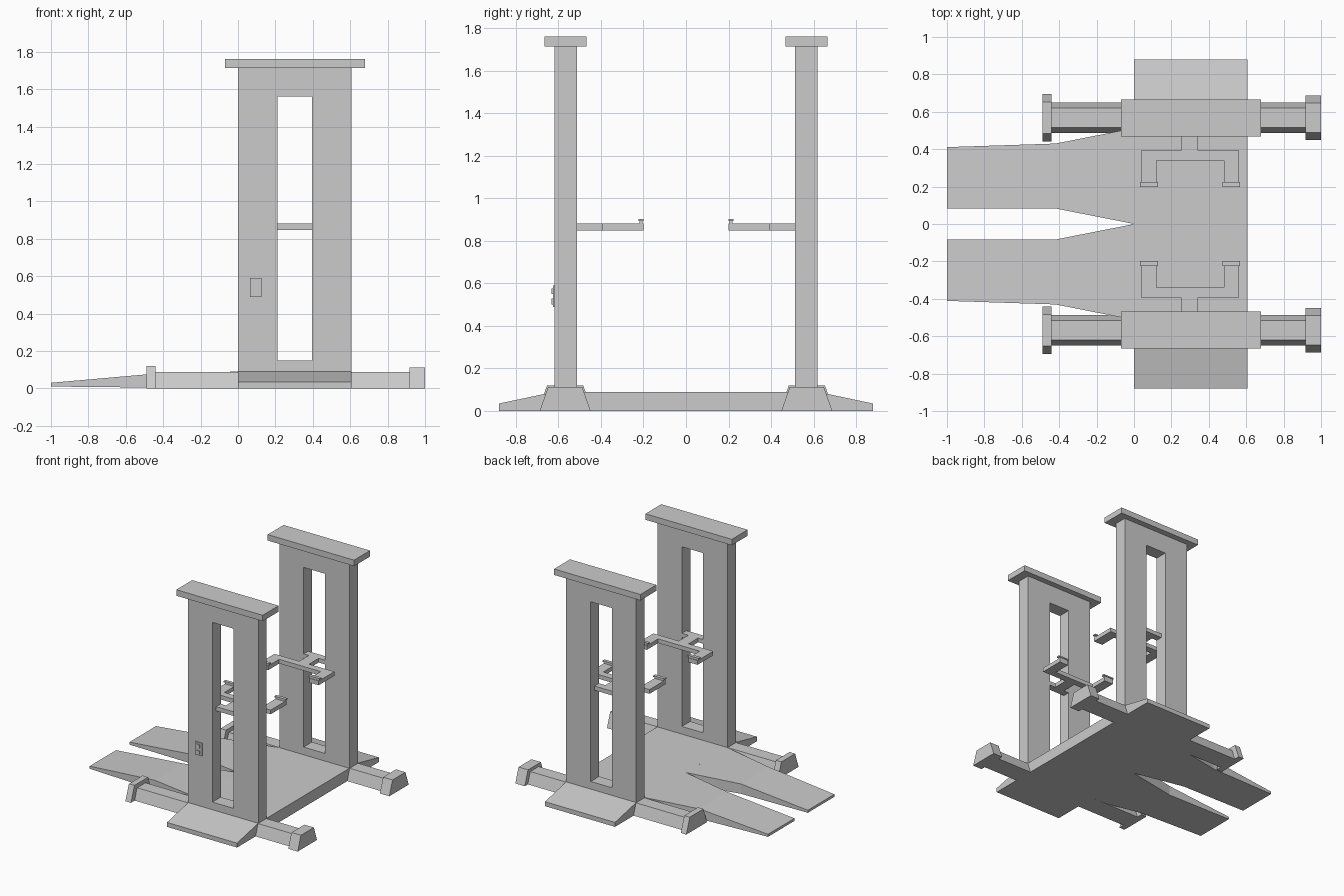
import bpy, bmesh
from mathutils import Vector

if "Cube" in bpy.data.objects:
    bpy.data.objects.remove(bpy.data.objects["Cube"])


def finish(name, bm):
    bmesh.ops.remove_doubles(bm, verts=bm.verts, dist=1e-5)
    bmesh.ops.recalc_face_normals(bm, faces=bm.faces)
    mesh = bpy.data.meshes.new(name)
    bm.to_mesh(mesh)
    bm.free()
    ob = bpy.data.objects.new(name, mesh)
    bpy.context.collection.objects.link(ob)
    return ob


def loft(name, sections):
    """Skin a list of matching closed outlines and cap both ends."""
    bm = bmesh.new()
    rings = [[bm.verts.new(p) for p in s] for s in sections]
    n = len(rings[0])
    for a, b in zip(rings, rings[1:]):
        for i in range(n):
            j = (i + 1) % n
            bm.faces.new((a[i], a[j], b[j], b[i]))
    bm.faces.new(rings[0])
    bm.faces.new(rings[-1])
    return finish(name, bm)


def prism_x(name, yz, x0, x1):
    return loft(name, [[(x, y, z) for y, z in yz] for x in (x0, x1)])


def prism_z(name, xy, z0, z1):
    return loft(name, [[(x, y, z) for x, y in xy] for z in (z0, z1)])


def box(name, x0, x1, y0, y1, z0, z1):
    return prism_z(name, [(x0, y0), (x1, y0), (x1, y1), (x0, y1)], z0, z1)


def frame(name, outer, inner, y0, y1):
    """Rectangular plate with a rectangular through slot."""
    bm = bmesh.new()

    def ring(r, y):
        x0, x1, z0, z1 = r
        return [bm.verts.new((x, y, z)) for x, z in
                ((x0, z0), (x1, z0), (x1, z1), (x0, z1))]

    rings = [ring(outer, y0), ring(outer, y1), ring(inner, y1), ring(inner, y0)]
    for k in range(4):
        a, b = rings[k], rings[(k + 1) % 4]
        for i in range(4):
            j = (i + 1) % 4
            bm.faces.new((a[i], a[j], b[j], b[i]))
    return finish(name, bm)


def trapezoid(c, bottom, top, z):
    return [(c - bottom, 0), (c + bottom, 0), (c + top, z), (c - top, z)]


# Platform with sloped ends
prism_x("platform", [(-.88, 0), (.88, 0), (.88, .035), (.62, .09),
                     (-.62, .09), (-.88, .035)], 0, .608)

for s, side in ((-1, "front"), (1, "back")):
    # Column, cap
    frame(side + "_column", (0, .608, .04, 1.715), (.21, .395, .15, 1.56),
          s * .513, s * .617)
    box(side + "_column_cap", -.07, .68, s * .468, s * .665, 1.713, 1.76)

    # Floor beam and its end feet
    c = s * .568
    prism_x(side + "_beam", trapezoid(c, .082, .052, .089), -.45, .93)
    prism_x(side + "_left_foot", trapezoid(c, .128, .085, .12), -.49, -.442)
    prism_x(side + "_right_foot", trapezoid(c, .12, .08, .113), .918, 1)

    # Entry ramp
    loft(side + "_ramp", [
        [(x, s * y0, zb), (x, s * y1, zb), (x, s * y1, zt), (x, s * y0, zt)]
        for x, y0, y1, zb, zt in ((-1, .083, .411, .01, .03),
                                  (-.42, .083, .43, .004, .081),
                                  (.002, 0, .513, 0, .09))])

    # Forked lifting arm with slot carriage
    fork = [(.255, .53), (.255, .395), (.04, .395), (.04, .2), (.12, .2),
            (.12, .34), (.48, .34), (.48, .2), (.56, .2), (.56, .395),
            (.34, .395), (.34, .53)]
    prism_z(side + "_lift_arm", [(x, s * y) for x, y in fork], .848, .881)
    box(side + "_carriage", .21, .395, s * .514, s * .57, .848, .881)
    for x, end in ((.08, "left"), (.52, "right")):
        box(f"{side}_{end}_pad_neck", x - .04, x + .04, s * .204, s * .219, .88, .893)
        box(f"{side}_{end}_pad", x - .048, x + .048, s * .199, s * .224, .892, .902)

# Control box with buttons
box("control_box", .065, .125, -.626, -.61, .49, .59)
for z in (.515, .563):
    box("control_button", .08, .11, -.633, -.62, z - .014, z + .014)
